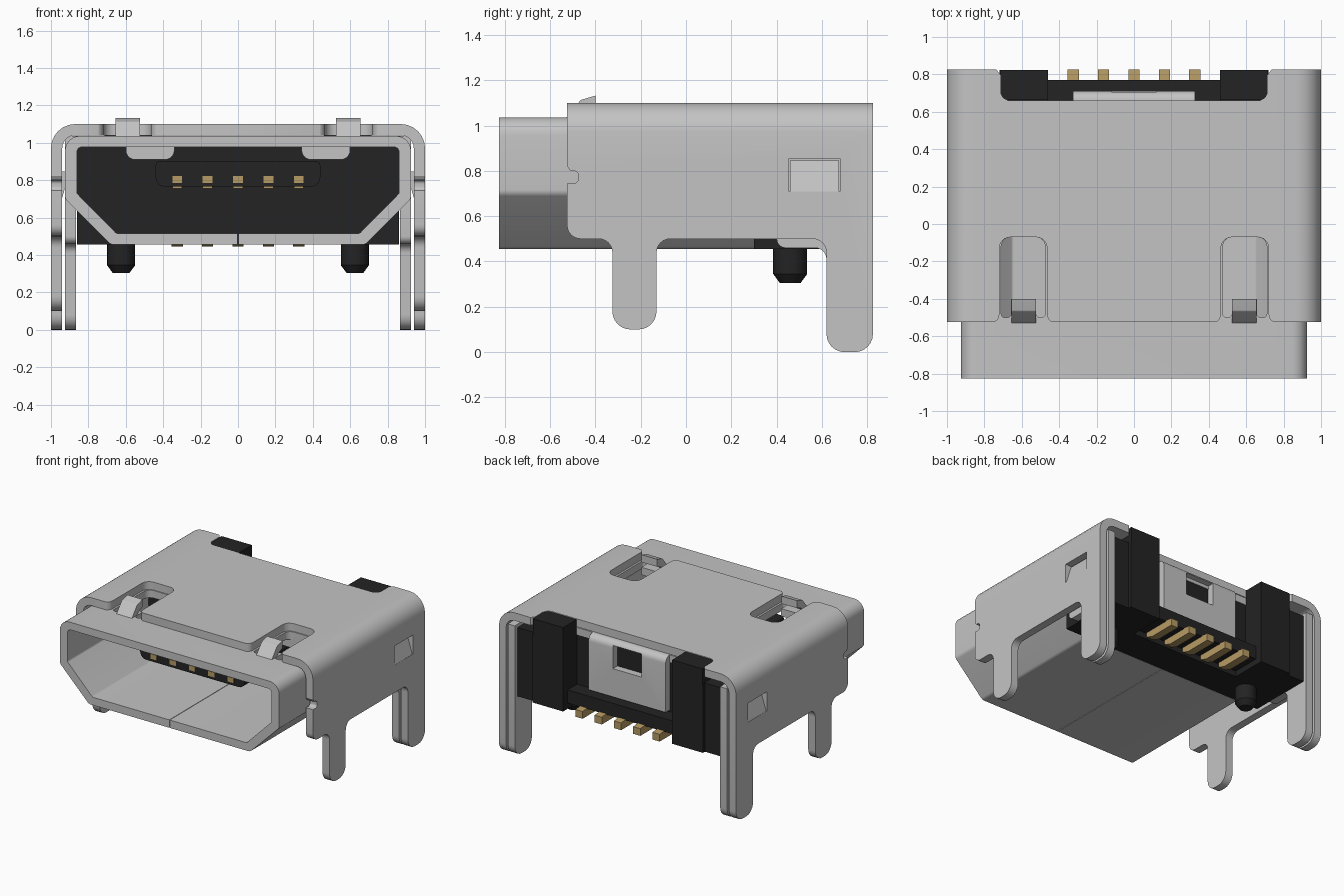
import bpy, bmesh, math
from mathutils import Vector

if "Cube" in bpy.data.objects:
    bpy.data.objects.remove(bpy.data.objects["Cube"])


def material(name, rgb):
    m = bpy.data.materials.new(name)
    m.diffuse_color = (*rgb, 1)
    m.use_nodes = True
    m.node_tree.nodes["Principled BSDF"].inputs["Base Color"].default_value = m.diffuse_color
    return m


STEEL = material("light steel", (0.55, 0.55, 0.55))
PLASTIC = material("black plastic", (0.017, 0.017, 0.017))
GOLD = material("gold contact", (0.47, 0.33, 0.13))


def rounded(pts, n=6):
    """Fillet the corners of a polygon given as (u, v[, radius])."""
    out = []
    for i, p in enumerate(pts):
        c, r = Vector(p[:2]), (p[2] if len(p) > 2 else 0)
        if r == 0:
            out.append(c)
            continue
        a = (Vector(pts[i - 1][:2]) - c).normalized()
        b = (Vector(pts[(i + 1) % len(pts)][:2]) - c).normalized()
        half = a.angle(b) / 2
        t = r / math.tan(half)
        mid = c + (a + b).normalized() * (r / math.sin(half))
        s, e = c + a * t - mid, c + b * t - mid
        sweep = s.angle(e)
        for k in range(n + 1):
            f = k / n
            out.append(mid + (s * math.sin((1 - f) * sweep) + e * math.sin(f * sweep)) / math.sin(sweep))
    return out


def place(p, t, axis):
    return {'x': (t, p[0], p[1]), 'y': (p[0], t, p[1]), 'z': (p[0], p[1], t)}[axis]


def finish(name, bm, mat):
    bmesh.ops.recalc_face_normals(bm, faces=bm.faces)
    me = bpy.data.meshes.new(name)
    bm.to_mesh(me)
    bm.free()
    ob = bpy.data.objects.new(name, me)
    bpy.context.collection.objects.link(ob)
    if mat:
        me.materials.append(mat)
    return ob


def prism(name, pts, axis, lo, hi, mat=None):
    pts = rounded(pts)
    bm = bmesh.new()
    a, b = [[bm.verts.new(place(p, t, axis)) for p in pts] for t in (lo, hi)]
    bm.faces.new(a)
    bm.faces.new(b)
    for i in range(len(pts)):
        bm.faces.new((a[i - 1], a[i], b[i], b[i - 1]))
    return finish(name, bm, mat)


def boxes(name, dims, mat=None):
    bm = bmesh.new()
    for x0, x1, y0, y1, z0, z1 in dims:
        vs = bmesh.ops.create_cube(bm, size=1)['verts']
        for v in vs:
            v.co = ((x0 + x1) / 2 + v.co.x * (x1 - x0), (y0 + y1) / 2 + v.co.y * (y1 - y0),
                    (z0 + z1) / 2 + v.co.z * (z1 - z0))
    return finish(name, bm, mat)


def boolean(ob, cutter, op='DIFFERENCE'):
    m = ob.modifiers.new("cut", 'BOOLEAN')
    m.operation, m.solver, m.object = op, 'EXACT', cutter
    bpy.context.view_layer.objects.active = ob
    bpy.ops.object.modifier_apply(modifier=m.name)
    bpy.data.objects.remove(cutter)


def flip(pts, s):
    return [(p[0] * s, *p[1:]) for p in pts]


# Outer shell: bent sheet cut to the side outline with its legs
outer = prism("outer_shell", [(-1, -.1), (-.94, -.1), (-.94, 1.04, .07), (.94, 1.04, .07), (.94, -.1),
                              (1, -.1), (1, 1.1, .13), (-1, 1.1, .13)], 'y', -.7, .9, STEEL)
boolean(outer, prism("side_outline", [
    (-.525, 1.2), (-.525, .5, .06), (-.325, .5, .06), (-.325, .1, .08), (-.13, .1, .08), (-.13, .5, .06),
    (.62, .5, .06), (.62, 0, .08), (.825, 0, .08), (.825, 1.2)], 'x', -1.1, 1.1), 'INTERSECT')
boolean(outer, prism("rear_notch", [(-.74, .9), (-.74, .83), (-.715, .8), (-.715, .66, .05), (.715, .66, .05),
                                    (.715, .8), (.74, .83), (.74, .9)], 'z', 1, 1.2))

# Inner shell: trapezoid mouth tube
OUT = [(-.925, 1.036, .08), (-.925, .70, .04), (-.68, .455, .04), (.68, .455, .04), (.925, .70, .04), (.925, 1.036, .08)]
INN = [(-.862, .978, .03), (-.862, .73, .02), (-.65, .515, .02), (.65, .515, .02), (.862, .73, .02), (.862, .978, .03)]
inner = prism("inner_shell", OUT, 'y', -.825, .3, STEEL)
boolean(inner, prism("mouth", INN, 'y', -1, .4))
boolean(inner, boxes("seam", [(-.002, .002, -.9, .35, .4, .6)]))

for s in (-1, 1):
    side = "right" if s > 0 else "left"
    # Openings in the shells
    boolean(outer, prism("slot", flip([
        (.415, -.6), (.415, -.53), (.465, -.53, .048), (.465, -.07, .06), (.72, -.07, .06), (.72, -.53, .048),
        (.77, -.53), (.77, -.6)], s), 'z', 1, 1.2))
    boolean(outer, boxes("window", [(s * .97 - .06, s * .97 + .06, .455, .68, .71, .855)]))
    boolean(outer, prism("notch", [(-.6, .745), (-.475, .745, .02), (-.475, .80, .02), (-.51, .80), (-.53, .83),
                                   (-.6, .83)], 'x', s * .9, s * 1.1))
    boolean(inner, prism("latch_slot", flip([
        (.475, -.07, .05), (.71, -.07, .05), (.71, -.5, .02), (.657, -.5, .02), (.657, -.4), (.523, -.4),
        (.523, -.5, .02), (.475, -.5, .02)], s), 'z', .9, 1.2))
    # Latch hook rising out of the slot and the pressed flap below it
    prism(side + "_latch_hook", [(-.53, .98), (-.53, 1.034), (-.465, 1.113, .015), (-.40, 1.132), (-.40, 1.075),
                                 (-.45, 1.055)], 'x', s * .525, s * .655, STEEL)
    prism(side + "_inner_flap", flip([(.34, 1.0), (.34, .91, .05), (.6, .91, .05), (.6, 1.0)], s),
          'y', -.07, -.01, STEEL)
    # Side catch bent inward
    prism(side + "_side_catch", flip([(1, .705), (.94, .705), (.90, .845), (.955, .845)], s),
          'y', .46, .675, STEEL)
    # Rear side plate of the inner shell with its leg
    prism(side + "_inner_leg", [(.29, 1.03), (.29, .70), (.40, .70), (.40, .46, .04), (.62, .46, .05), (.62, 0, .08),
                                (.825, 0, .08), (.825, 1.0)], 'x', s * .866, s * .925, STEEL)
    # Locating peg
    bm = bmesh.new()
    rings = []
    for r, z in ((.075, .47), (.075, .345), (.045, .304)):
        rings.append([bm.verts.new((s * .625 + r * math.cos(k * math.pi / 12), .46 + r * math.sin(k * math.pi / 12), z))
                      for k in range(24)])
    for a, b in zip(rings, rings[1:]):
        for k in range(24):
            bm.faces.new((a[k - 1], a[k], b[k], b[k - 1]))
    bm.faces.new(rings[0])
    bm.faces.new(rings[-1])
    finish(side + "_locating_peg", bm, PLASTIC)
    # Rear plastic block, stepped at the outside
    boxes(side + "_rear_block", [sorted((s * .46, s * .72)) + [.55, .824, .456, .975],
                                 sorted((s * .46, s * .715)) + [.662, .824, .97, 1.096],
                                 sorted((s * .715, s * .862)) + [.55, .80, .456, .98]], PLASTIC)

# Inner shell roof behind the mouth and its bent-down rear tab
boxes("inner_roof", [(-.9, .9, .29, .66, .98, 1.035)], STEEL)
tab = prism("rear_tab", [(.60, .98), (.655, .98), (.655, .615), (.71, .615), (.71, 1.036, .05), (.60, 1.036)],
            'x', -.325, .325, STEEL)
boolean(tab, boxes("tab_window", [(-.12, .12, .64, .8, .83, 1.005)]))

# Plastic body, back wall of the mouth and tongue
boxes("plastic_body", [(-.862, .862, .3, .55, .456, .979), (-.46, .46, .54, .655, .5, .979),
                       (-.46, .46, .65, .77, .5, .6)], PLASTIC)
prism("mouth_back_wall", INN, 'y', .15, .31, PLASTIC)
prism("tongue", [(-.44, .9, .02), (-.44, .765, .05), (.44, .765, .05), (.44, .9, .02)], 'y', -.55, .16, PLASTIC)

# Five contacts: tongue tip, strip under the tongue, and solder tail
for i in range(5):
    x = (i - 2) * .1625
    a, b = x - .026, x + .026
    boxes(f"contact_{i + 1}", [(a, b, -.554, -.5, .785, .822), (a, b, -.5, .16, .755, .77)], GOLD)
    prism(f"solder_tail_{i + 1}", [(.56, .51), (.56, .465), (.62, .445), (.825, .445), (.825, .5), (.74, .51)],
          'x', x - .03, x + .03, GOLD)

# Smooth rounded bends, keep edges crisp
bpy.ops.object.select_all(action='SELECT')
bpy.context.view_layer.objects.active = outer
bpy.ops.object.shade_smooth_by_angle(angle=math.radians(30))
